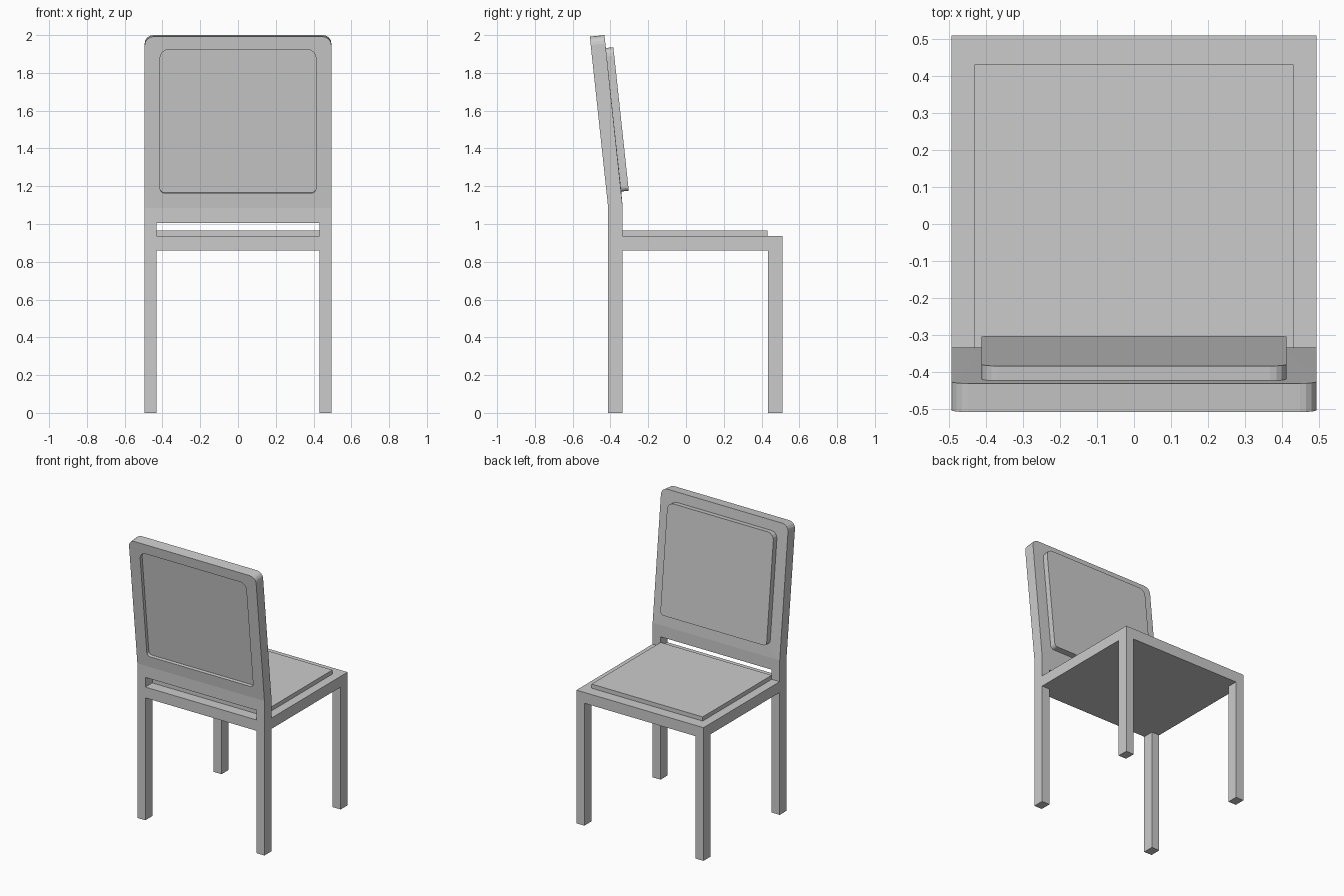
import bpy, bmesh
from math import sin, cos, pi
from mathutils import Matrix, Vector

cube = bpy.data.objects.get("Cube")
if cube:
    bpy.data.objects.remove(cube, do_unlink=True)

grey = bpy.data.materials.new("plain_grey")
grey.use_nodes = True
GREY = (0.6, 0.6, 0.6, 1)
grey.diffuse_color = GREY
grey.node_tree.nodes["Principled BSDF"].inputs["Base Color"].default_value = GREY

# Main sizes
W, IN = 0.494, 0.432            # half width, inner half width between legs
BACK, POST = -0.412, -0.335     # rear and front faces of the back posts
FRONT, LEG = 0.511, 0.435       # front and rear faces of the front legs
RAIL, SEAT, SLOT, BEND = 0.86, 0.936, 1.004, 1.086
LEAN, THICK = 0.107, 0.078


def finish(name, bm):
    bmesh.ops.recalc_face_normals(bm, faces=bm.faces)
    mesh = bpy.data.meshes.new(name)
    bm.to_mesh(mesh)
    bm.free()
    mesh.materials.append(grey)
    obj = bpy.data.objects.new(name, mesh)
    bpy.context.collection.objects.link(obj)
    return obj


def box(name, x, y, z):
    """Box from three (low, high) ranges."""
    bm = bmesh.new()
    bmesh.ops.create_cube(bm, size=1)
    for v in bm.verts:
        v.co = Vector([lo + (c + 0.5) * (hi - lo) for c, (lo, hi) in zip(v.co, (x, y, z))])
    return finish(name, bm)


def rounded(half, low, high, r_low, r_high, steps=4):
    """Upright rectangle outline with its own radius for lower and upper corners."""
    pts = []
    corners = ((1, 1, high, r_high), (-1, 1, high, r_high),
               (-1, -1, low, r_low), (1, -1, low, r_low))
    for i, (sx, sz, z, r) in enumerate(corners):
        for k in range(steps + 1 if r else 1):
            a = (i + k / steps) * pi / 2
            pts.append((sx * (half - r) + r * cos(a), z - sz * r + r * sin(a)))
    return pts


def leaning_plate(name, outlines, near, far):
    """Fill the outlines (the second is a hole), thicken, and lean backwards."""
    bm = bmesh.new()
    for pts in outlines:
        vs = [bm.verts.new((x, near, z)) for x, z in pts]
        for a, b in zip(vs, vs[1:] + vs[:1]):
            bm.edges.new((a, b))
    bmesh.ops.triangle_fill(bm, use_beauty=True, edges=bm.edges[:], normal=(0, -1, 0))
    out = bmesh.ops.extrude_face_region(bm, geom=bm.faces[:])
    moved = [g for g in out["geom"] if isinstance(g, bmesh.types.BMVert)]
    bmesh.ops.translate(bm, verts=moved, vec=(0, far - near, 0))
    feet = [v for v in bm.verts if abs(v.co.z) < 1e-5]
    place = Matrix.Translation((0, BACK, BEND)) @ Matrix.Rotation(LEAN, 4, 'X')
    bmesh.ops.transform(bm, matrix=place, verts=bm.verts[:])
    # Mitre the lower edge so that it meets the upright part
    for v in feet:
        v.co.z = BEND
        v.co.y = min((BACK, POST), key=lambda y: abs(y - v.co.y))
    return finish(name, bm)


# Legs and the short posts above the seat
for side, s in (("left", 1), ("right", -1)):
    xs = sorted((s * IN, s * W))
    box("front_leg_" + side, xs, (LEG, FRONT), (0, RAIL))
    box("back_leg_" + side, xs, (BACK, POST), (0, RAIL))
    box("back_post_" + side, xs, (BACK, POST), (SEAT, SLOT))

# Seat
box("seat_base", (-W, W), (BACK, FRONT), (RAIL, SEAT))
box("seat_cushion", (-IN, IN), (POST, 0.432), (SEAT, 0.965))

# Backrest
box("back_crosspiece", (-W, W), (BACK, POST), (SLOT, BEND))
opening = rounded(0.413, 0.078, 0.842, 0.025, 0.045)
leaning_plate("back_frame", [rounded(W, 0, 0.911, 0, 0.045), opening], 0, THICK)
leaning_plate("back_cushion", [opening], 0.023, 0.118)
